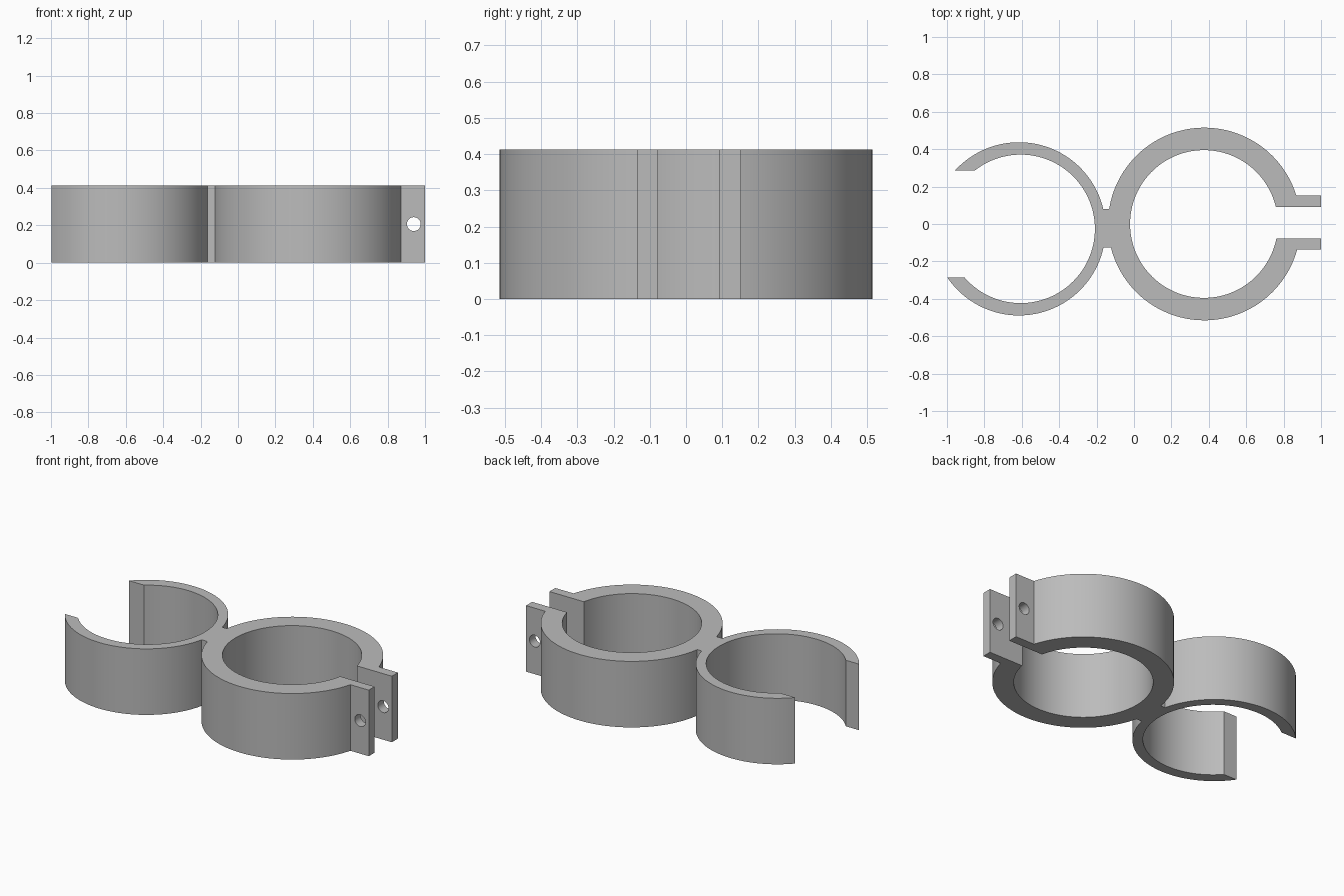
import bpy, bmesh
from math import sin, cos, asin, pi, radians

if "Cube" in bpy.data.objects:
    bpy.data.objects.remove(bpy.data.objects["Cube"], do_unlink=True)

HEIGHT = 0.413
BIG_OUT = (0.376, 0.0, 0.515)      # centre x, centre y, radius
BIG_IN = (0.374, 0.0, 0.395)
SMALL_OUT = (-0.615, -0.026, 0.463)
SMALL_IN = (-0.606, -0.026, 0.397)

grey = bpy.data.materials.new("plain grey")
grey.use_nodes = True
colour = (0.5, 0.5, 0.5, 1)
grey.diffuse_color = colour
grey.node_tree.nodes["Principled BSDF"].inputs["Base Color"].default_value = colour


def angle_at(circle, y, left=False):
    """Angle where the circle crosses height y, on its right or left side."""
    a = asin((y - circle[1]) / circle[2])
    return pi - a if left else a


def arc(circle, start, end, steps):
    cx, cy, r = circle
    angles = [start + (end - start) * i / steps for i in range(steps + 1)]
    return [(cx + r * cos(a), cy + r * sin(a)) for a in angles]


# Outline of both clips, anticlockwise from the upper tab
tab_hi, tab_lo = (0.092, 0.152), (-0.078, -0.136)
neck_hi, neck_lo = 0.079, -0.126
mouth = 0.287
outline = [(1, tab_hi[0]), (1, tab_hi[1])]
outline += arc(BIG_OUT, angle_at(BIG_OUT, tab_hi[1]), angle_at(BIG_OUT, neck_hi, True), 56)
outline += arc(SMALL_OUT, angle_at(SMALL_OUT, neck_hi), angle_at(SMALL_OUT, mouth, True), 44)
outline += arc(SMALL_IN, angle_at(SMALL_IN, mouth, True),
               angle_at(SMALL_IN, -mouth, True) - 2 * pi, 88)
outline += arc(SMALL_OUT, angle_at(SMALL_OUT, -mouth, True),
               angle_at(SMALL_OUT, neck_lo) + 2 * pi, 44)
outline += arc(BIG_OUT, angle_at(BIG_OUT, neck_lo, True),
               angle_at(BIG_OUT, tab_lo[1]) + 2 * pi, 56)
outline += [(1, tab_lo[1]), (1, tab_lo[0])]
outline += arc(BIG_IN, angle_at(BIG_IN, tab_lo[0]) + 2 * pi, angle_at(BIG_IN, tab_hi[0]), 112)

# Extrude the outline into the clip body
bm = bmesh.new()
base = bm.faces.new([bm.verts.new((x, y, 0)) for x, y in outline])
top = bmesh.ops.extrude_face_region(bm, geom=[base], use_keep_orig=True)["geom"]
bmesh.ops.translate(bm, vec=(0, 0, HEIGHT),
                    verts=[v for v in top if isinstance(v, bmesh.types.BMVert)])
bmesh.ops.recalc_face_normals(bm, faces=bm.faces)
mesh = bpy.data.meshes.new("double_pipe_clip")
bm.to_mesh(mesh)
bm.free()
mesh.materials.append(grey)
clip = bpy.data.objects.new("double_pipe_clip", mesh)
bpy.context.collection.objects.link(clip)

# Bolt hole through both tabs
bpy.ops.mesh.primitive_cylinder_add(vertices=32, radius=0.037, depth=0.5,
                                    location=(0.94, 0, HEIGHT / 2), rotation=(pi / 2, 0, 0))
cutter = bpy.context.object
cutter.name = "bolt_hole_cutter"
cutter.data.materials.append(grey)
cutter.hide_render = True
cut = clip.modifiers.new("bolt_hole", "BOOLEAN")
cut.operation = "DIFFERENCE"
cut.solver = "EXACT"
cut.object = cutter

bpy.ops.object.select_all(action="DESELECT")
clip.select_set(True)
bpy.context.view_layer.objects.active = clip
bpy.ops.object.modifier_apply(modifier=cut.name)
bpy.data.objects.remove(cutter, do_unlink=True)
bpy.ops.object.shade_smooth_by_angle(angle=radians(25))
